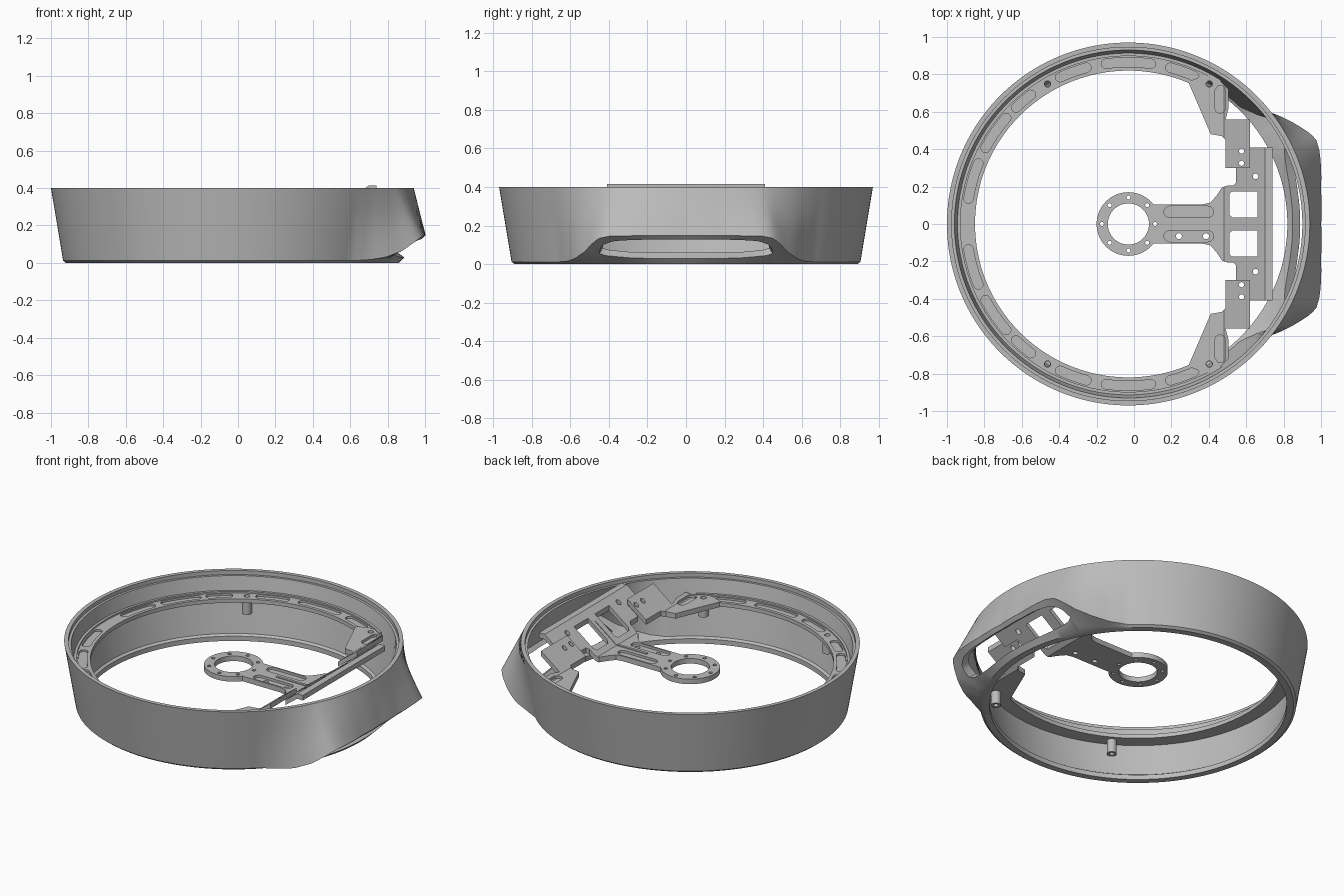
import bpy, bmesh, math
from mathutils import Vector

if "Cube" in bpy.data.objects:
    bpy.data.objects.remove(bpy.data.objects["Cube"])

CX = -0.03
mat = bpy.data.materials.new("light_grey")
mat.diffuse_color = (0.5, 0.5, 0.5, 1)
mat.use_nodes = True
mat.node_tree.nodes["Principled BSDF"].inputs["Base Color"].default_value = mat.diffuse_color


def add_object(name, bm, angle=30):
    bmesh.ops.remove_doubles(bm, verts=bm.verts, dist=1e-5)
    bmesh.ops.recalc_face_normals(bm, faces=bm.faces)
    me = bpy.data.meshes.new(name)
    bm.to_mesh(me)
    bm.free()
    me.materials.append(mat)
    ob = bpy.data.objects.new(name, me)
    bpy.context.collection.objects.link(ob)
    bpy.ops.object.select_all(action='DESELECT')
    ob.select_set(True)
    bpy.context.view_layer.objects.active = ob
    bpy.ops.object.shade_smooth_by_angle(angle=math.radians(angle))
    return ob


def polar(r, deg):
    a = math.radians(deg)
    return (CX + r * math.cos(a), r * math.sin(a))


def arc(r, a0, a1, n):
    return [polar(r, a0 + (a1 - a0) * i / n) for i in range(n + 1)]


def circle(x, y, r, n=20):
    return [(x + r * math.cos(2 * math.pi * i / n), y + r * math.sin(2 * math.pi * i / n))
            for i in range(n)]


def slot(x0, y0, x1, y1, r):
    """Straight slot with round ends."""
    d = math.atan2(y1 - y0, x1 - x0)
    return [(cx + r * math.cos(d + s + i * math.pi / 8), cy + r * math.sin(d + s + i * math.pi / 8))
            for cx, cy, s in ((x1, y1, -math.pi / 2), (x0, y0, math.pi / 2)) for i in range(9)]


def arc_slot(r, a0, a1, h):
    """Slot with round ends that follows the ring."""
    pts = arc(r + h, a0, a1, 10)
    for base, sgn in ((a1, 1), (a0, -1)):
        cx, cy = polar(r, base)
        for i in range(1, 6):
            a = math.radians(base + (0 if sgn > 0 else 180) + i * 30)
            pts.append((cx + h * math.cos(a), cy + h * math.sin(a)))
        if sgn > 0:
            pts += arc(r - h, a1, a0, 10)
    return pts


def mirror_y(pts):
    return [(x, -y) for x, y in pts]


def bend_lift(x):
    """Step up from the flat arm to the raised lip."""
    return 0.165 * min(1, max(0, (x - 0.48) / 0.22))


def plate(name, loops, z0, z1, bend=False):
    """Extruded flat outline with holes, optionally following the bend."""
    cu = bpy.data.curves.new(name, 'CURVE')
    cu.dimensions, cu.fill_mode, cu.extrude = '2D', 'BOTH', (z1 - z0) / 2
    for pts in loops:
        sp = cu.splines.new('POLY')
        sp.points.add(len(pts) - 1)
        for p, (x, y) in zip(sp.points, pts):
            p.co = (x, y, 0, 1)
        sp.use_cyclic_u = True
    tmp = bpy.data.objects.new("outline_helper", cu)
    bpy.context.collection.objects.link(tmp)
    me = bpy.data.meshes.new_from_object(tmp.evaluated_get(bpy.context.evaluated_depsgraph_get()))
    bpy.data.objects.remove(tmp)
    bm = bmesh.new()
    bm.from_mesh(me)
    bmesh.ops.remove_doubles(bm, verts=bm.verts, dist=1e-5)
    if bend:
        for x in (0.48, 0.70):
            bmesh.ops.bisect_plane(bm, geom=bm.verts[:] + bm.edges[:] + bm.faces[:],
                                   plane_co=(x, 0, 0), plane_no=(1, 0, 0))
    for v in bm.verts:
        v.co.z += (z0 + z1) / 2 + (bend_lift(v.co.x) if bend else 0)
    return add_object(name, bm)


# Housing: swept wall section whose lower edge swells into a spout on +x
TIP = [(0, 1.03, .148), (10, 1.045, .148), (21, 1.094, .146), (24, 1.10, .135), (26, 1.09, .115),
       (30, 1.05, .065), (35, 1.0, .03), (40, .945, .016), (46, .905, .012), (181, .905, .012)]


def tip_at(deg):
    for (a, r, z), (b, r2, z2) in zip(TIP, TIP[1:]):
        if deg <= b:
            t = (deg - a) / (b - a)
            return Vector((r + (r2 - r) * t, z + (z2 - z) * t))


def section(deg):
    d = abs(deg)
    tip, top = tip_at(d), Vector((.97, .4))
    half = .33 * math.sqrt(max(0, 1 - (d / 27) ** 5)) if d <= 27 else .3
    bot, itip, ibot = Vector((.89, 0)), tip + Vector((-.04, .028)), Vector((.85, .03))
    ledge = Vector((.93, .375))
    return [top, top.lerp(tip, .33), top.lerp(tip, .66), tip,
            tip.lerp(bot, .47 - half), tip.lerp(bot, .47 + half), bot, Vector((.85, 0)),
            ibot, itip.lerp(ibot, .47 + half), itip.lerp(ibot, .47 - half), itip,
            itip.lerp(ledge, .5), ledge, Vector((.945, .375)), Vector((.945, .4))]


N = 240
bm = bmesh.new()
cols = []
for i in range(N):
    deg = (i * 360 / N + 180) % 360 - 180
    cols.append([bm.verts.new((*polar(p.x, deg), p.y)) for p in section(deg)])
for i in range(N):
    a, b = cols[i], cols[(i + 1) % N]
    mid = abs(((i + .5) * 360 / N + 180) % 360 - 180)
    for k in range(16):
        if mid < 27 and k in (4, 9):      # mouth of the spout
            continue
        j = (k + 1) % 16
        bm.faces.new((a[k], a[j], b[j], b[k]))
    if mid < 27:                          # mouth edges
        bm.faces.new((a[4], a[10], b[10], b[4]))
        bm.faces.new((a[5], b[5], b[9], a[9]))
bmesh.ops.dissolve_degenerate(bm, dist=1e-5, edges=bm.edges)
add_object("housing", bm, 35)

# Mounting ring: open annulus with shallow pockets on top
ring = arc(.905, 57, 303, 120) + arc(.82, 303, 57, 120)
posts = [polar(.865, a) for a in (60, 120, 240, 300)]
post_holes = [circle(x, y, .017) for x, y in posts]
pockets = []
for a0, a1 in ((66, 75), (82, 98), (105, 115), (127, 134), (139, 152), (158, 171)):
    s = arc_slot(.865, a0, a1, .025)
    pockets += [s, mirror_y(s)]
plate("mounting_ring_base", [ring] + post_holes, .255, .268)
plate("mounting_ring_top", [ring] + post_holes + pockets, .268, .28)
plate("mounting_ring_rim", [arc(.918, 57, 303, 120) + arc(.898, 303, 57, 120)], .265, .29)

# Standoff tubes under the ring
for x, y in posts:
    plate("standoff", [circle(x, y, .028), circle(x, y, .014)], .17, .256)

# Hub, arm and raised lip, cut as one bent sheet
hub_a = math.degrees(math.asin(.105 / .17))
upper = [(.37, .105), (.41, .115), (.44, .15), (.47, .195), (.50, .205), (.53, .205), (.545, .22),
         (.545, .30), (.62, .30), (.62, .41), (.74, .41)]
outline = arc(.17, hub_a, 360 - hub_a, 60) + mirror_y(upper) + upper[::-1]
window = [(.51, .05), (.525, .035), (.66, .035), (.66, .175), (.525, .175), (.51, .16)]
holes = [circle(CX, 0, .11, 48), window, mirror_y(window)]
holes += [circle(*polar(.142, 45 * i), .011, 12) for i in range(8)]
holes += [circle(.65, s * .255, .015, 16) for s in (1, -1)]
arm_holes = [circle(x, -.065, .016, 16) for x in (.24, .385)]
arm_slots = [slot(.19, s * .065, .395, s * .065, .03) for s in (1, -1)]
plate("hub_arm_base", [outline] + holes + arm_holes, .218, .235, True)
plate("hub_arm_top", [outline] + holes + arm_slots, .235, .25, True)
plate("arm_rib", [[(.27, -.008), (.63, -.008), (.63, .008), (.27, .008)]], .25, .255, True)

# Side brackets joining the ring to the raised plate
bracket = [(.29, .76), (.41, .48), (.47, .47), (.49, .45), (.49, .30), (.62, .30), (.62, .56),
           (.49, .56), (.505, .62), (.505, .72), (.45, .775), (.41, .79), (.36, .79)]
b_holes = [circle(.575, y, .014, 16) for y in (.325, .39)] + [circle(*posts[0], .017)]
b_slot = slot(.46, .62, .46, .715, .027)
for side in ("left", "right"):
    flip = mirror_y if side == "right" else list
    plate(side + "_bracket_base", [flip(p) for p in [bracket] + b_holes], .252, .268, True)
    plate(side + "_bracket_top", [flip(p) for p in [bracket] + b_holes + [b_slot]], .268, .284, True)
